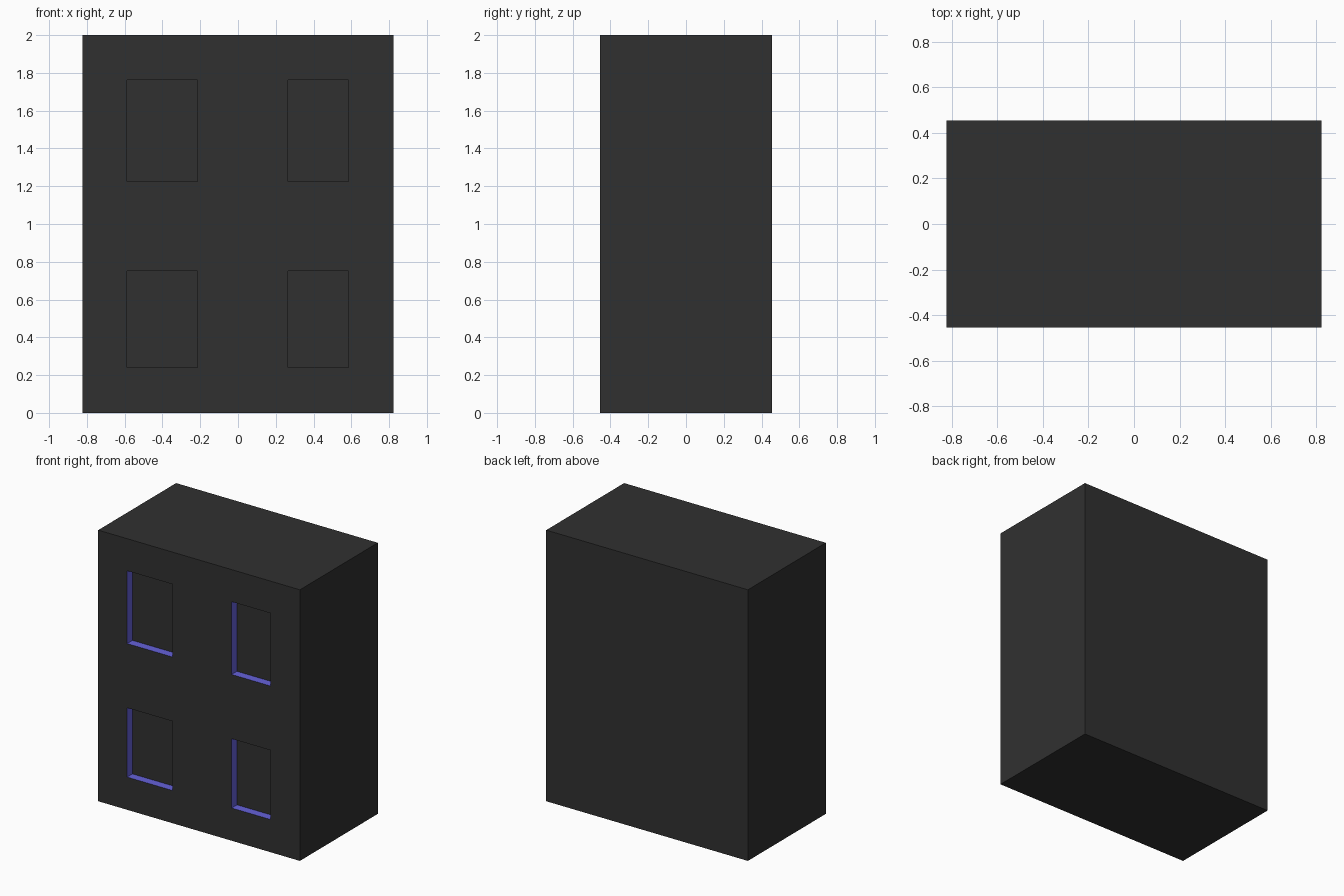
import bpy
import bmesh
from mathutils import Vector

if "Cube" in bpy.data.objects:
    bpy.data.objects.remove(bpy.data.objects["Cube"])

W, D, H = 1.646, 0.908, 2.0
DEPTH = 0.062
COLUMNS = [(-0.587, -0.215), (0.266, 0.585)]
ROWS = [(0.241, 0.752), (1.226, 1.763)]


def material(name, color):
    m = bpy.data.materials.new(name)
    m.diffuse_color = (*color, 1)
    m.use_nodes = True
    m.node_tree.nodes["Principled BSDF"].inputs["Base Color"].default_value = m.diffuse_color
    return m


def front_faces(bm):
    bm.normal_update()
    return [f for f in bm.faces if f.normal.y < -0.9]


def cut_front(bm, point, normal):
    faces = front_faces(bm)
    edges = {e for f in faces for e in f.edges}
    verts = {v for f in faces for v in f.verts}
    bmesh.ops.bisect_plane(bm, geom=faces + list(edges) + list(verts),
                           plane_co=point, plane_no=normal)


# Solid block standing on the ground
bm = bmesh.new()
bmesh.ops.create_cube(bm, size=1)
for v in bm.verts:
    v.co = Vector((v.co.x * W, v.co.y * D, (v.co.z + 0.5) * H))

# Grid lines on the front that outline the windows
for pair in COLUMNS:
    for x in pair:
        cut_front(bm, (x, 0, 0), (1, 0, 0))
for pair in ROWS:
    for z in pair:
        cut_front(bm, (0, 0, z), (0, 0, 1))


def within(value, spans):
    return any(a < value < b for a, b in spans)


# Sink the windows; the reveals are blue, the panes stay dark
panes = []
for f in front_faces(bm):
    c = f.calc_center_median()
    if within(c.x, COLUMNS) and within(c.z, ROWS):
        panes.append(f)
reveals = bmesh.ops.inset_individual(bm, faces=panes, thickness=0,
                                     depth=-DEPTH)["faces"]
bm.normal_update()
for f in bm.faces:
    f.material_index = 0
for f in reveals:
    if abs(f.normal.y) < 0.5:
        f.material_index = 1

mesh = bpy.data.meshes.new("building_block")
bm.to_mesh(mesh)
bm.free()
mesh.materials.append(material("dark_wall", (0.03, 0.03, 0.03)))
mesh.materials.append(material("blue_reveal", (0.13, 0.12, 0.7)))
block = bpy.data.objects.new("building_block", mesh)
bpy.context.collection.objects.link(block)
